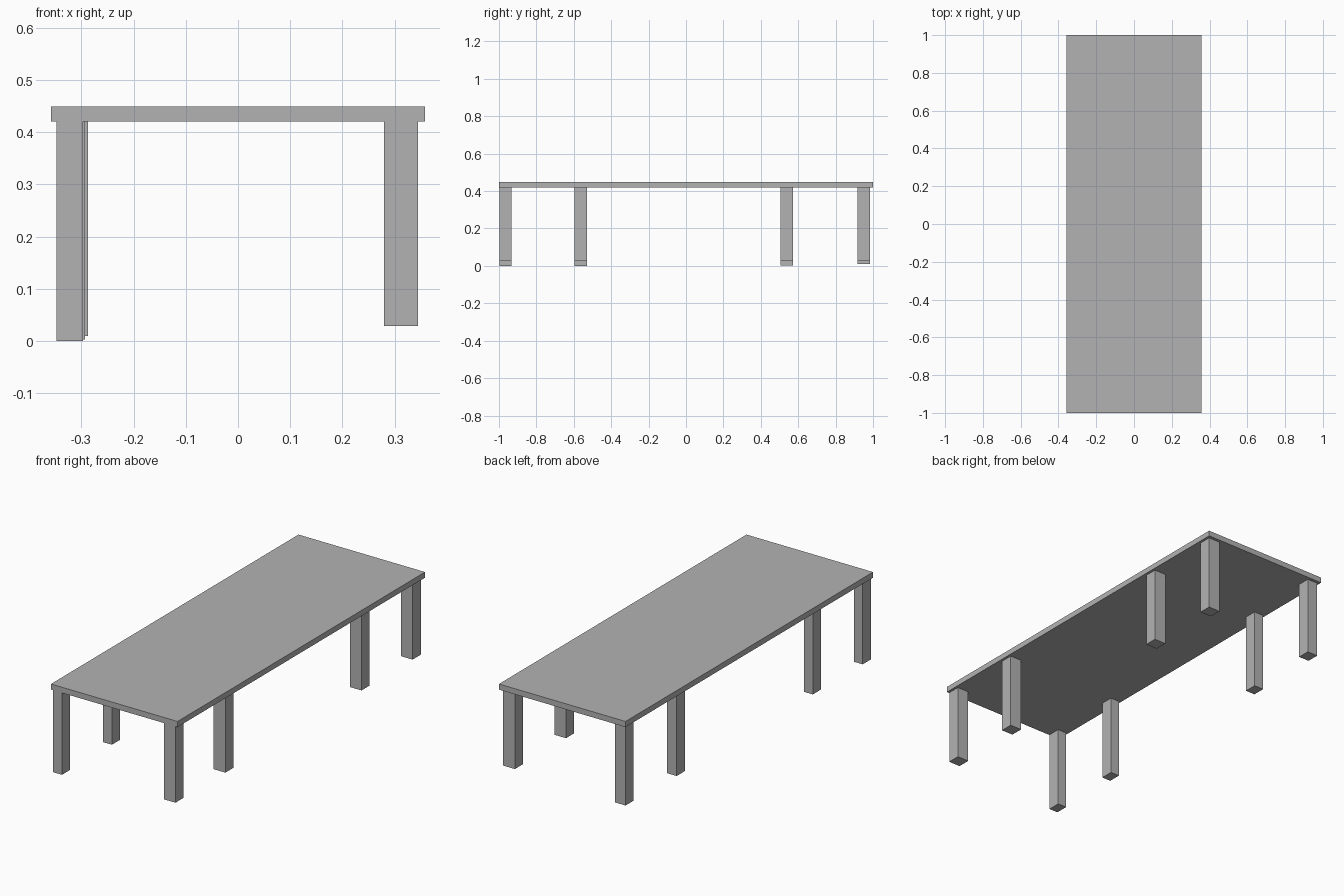
import bpy

# Remove the default cube
cube = bpy.data.objects.get("Cube")
if cube:
    bpy.data.objects.remove(cube, do_unlink=True)

# Plain grey material shared by all parts
grey = bpy.data.materials.new("plain_grey")
grey.use_nodes = True
colour = (0.45, 0.45, 0.45, 1.0)
grey.diffuse_color = colour
grey.node_tree.nodes["Principled BSDF"].inputs["Base Color"].default_value = colour


def box(name, x, y, z):
    """Add a box spanning the given (min, max) ranges."""
    spans = (x, y, z)
    bpy.ops.mesh.primitive_cube_add(size=1, location=[(a + b) / 2 for a, b in spans])
    obj = bpy.context.object
    obj.name = name
    obj.scale = [b - a for a, b in spans]
    bpy.ops.object.transform_apply(location=False, rotation=False, scale=True)
    obj.data.materials.append(grey)
    return obj


# Table top
UNDERSIDE = 0.42
box("table_top", (-0.358, 0.358), (-1, 1), (UNDERSIDE, 0.449))

# Four pairs of legs: name, y start, inner x and foot height on the -x side
LEG_DEPTH = 0.066
pairs = [
    ("front", -0.998, -0.297, 0.0),
    ("front_middle", -0.595, -0.297, 0.0),
    ("back_middle", 0.505, -0.293, 0.003),
    ("back", 0.918, -0.287, 0.01),
]
for name, y, inner, foot in pairs:
    depth = (y, y + LEG_DEPTH)
    box(name + "_right_leg", (-0.347, inner), depth, (foot, UNDERSIDE))
    box(name + "_left_leg", (0.279, 0.345), depth, (0.029, UNDERSIDE))
